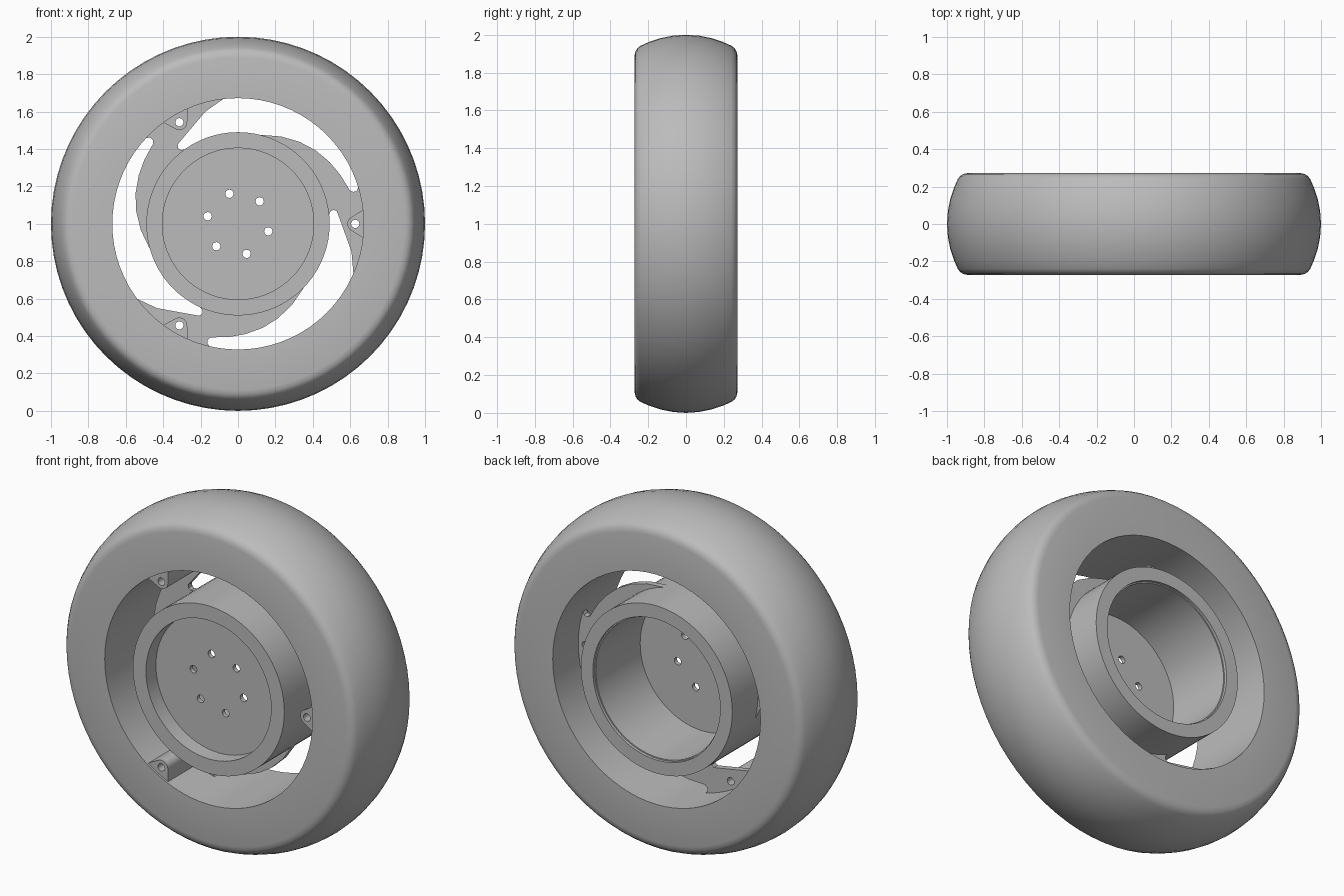
import bpy, bmesh
from math import sin, cos, pi, radians

cube = bpy.data.objects.get("Cube")
if cube:
    bpy.data.objects.remove(cube, do_unlink=True)

HALF = 0.272      # half width of the wheel
BORE = 0.672      # inner radius of the tyre
HUB = 0.49        # outer radius of the hub
HOLE = 0.022      # bolt hole radius

grey = bpy.data.materials.new("plain_grey")
grey.diffuse_color = (0.5, 0.5, 0.5, 1)
grey.use_nodes = True
grey.node_tree.nodes["Principled BSDF"].inputs["Base Color"].default_value = (0.5, 0.5, 0.5, 1)


def finish(name, mesh):
    """Place a mesh at the wheel centre with shading and colour."""
    ob = bpy.data.objects.new(name, mesh)
    bpy.context.collection.objects.link(ob)
    mesh.materials.clear()
    mesh.materials.append(grey)
    ob.location.z = 1
    bpy.ops.object.select_all(action="DESELECT")
    ob.select_set(True)
    bpy.context.view_layer.objects.active = ob
    bpy.ops.object.shade_smooth_by_angle(angle=radians(30))
    return ob


def lathe(name, profile, steps=72):
    """Turn a closed (radius, y) profile around the axle."""
    bm = bmesh.new()
    rings = []
    for i in range(steps):
        a = 2 * pi * i / steps
        rings.append([bm.verts.new((r * cos(a), y, r * sin(a))) for r, y in profile])
    n = len(profile)
    for i in range(steps):
        p, q = rings[i], rings[(i + 1) % steps]
        for j in range(n):
            k = (j + 1) % n
            bm.faces.new((p[j], p[k], q[k], q[j]))
    bmesh.ops.recalc_face_normals(bm, faces=bm.faces)
    mesh = bpy.data.meshes.new(name)
    bm.to_mesh(mesh)
    bm.free()
    return finish(name, mesh)


def circle(cx, cz, r, n=20):
    return [(cx + r * cos(2 * pi * i / n), cz + r * sin(2 * pi * i / n)) for i in range(n)]


def plate(name, loops, front, back, turn=0):
    """Extrude a flat outline with holes between two depths."""
    curve = bpy.data.curves.new(name, "CURVE")
    curve.dimensions = "2D"
    curve.fill_mode = "BOTH"
    curve.extrude = (back - front) / 2
    for loop in loops:
        s = curve.splines.new("POLY")
        s.points.add(len(loop) - 1)
        for pt, (x, z) in zip(s.points, loop):
            pt.co = (x, z, 0, 1)
        s.use_cyclic_u = True
    tmp = bpy.data.objects.new(name + "_outline", curve)
    bpy.context.collection.objects.link(tmp)
    deps = bpy.context.evaluated_depsgraph_get()
    mesh = bpy.data.meshes.new_from_object(tmp.evaluated_get(deps))
    bpy.data.objects.remove(tmp, do_unlink=True)
    bm = bmesh.new()
    bm.from_mesh(mesh)
    bmesh.ops.remove_doubles(bm, verts=bm.verts, dist=0.0001)
    bmesh.ops.recalc_face_normals(bm, faces=bm.faces)
    # stand upright, then turn around the axle
    for v in bm.verts:
        x, z, d = v.co
        v.co = (x * cos(turn) - z * sin(turn), (front + back) / 2 - d,
                x * sin(turn) + z * cos(turn))
    bm.to_mesh(mesh)
    bm.free()
    return finish(name, mesh)


# Tyre: crowned tread, rounded shoulders, flat sides
half = [(1, 0), (0.995, 0.07), (0.982, 0.135), (0.962, 0.195), (0.942, 0.24),
        (0.93, 0.256), (0.913, 0.267), (0.89, HALF), (BORE, HALF)]
lathe("tyre", [(r, -y) for r, y in reversed(half[1:])] + half)

# Hub drum, open at the back with a small step in its rim
lathe("hub_drum", [(HUB, -HALF), (HUB, HALF), (0.412, HALF), (0.412, 0.255),
                   (0.405, 0.255), (0.405, -HALF)])

# Recessed hub disc with six bolt holes
bolts = [circle(0.167 * cos(radians(46 + 60 * i)), 0.167 * sin(radians(46 + 60 * i)), HOLE)
         for i in range(6)]
plate("hub_disc", [circle(0, 0, 0.408, 72)] + bolts, -0.18, -0.155)

# Swept spoke outline: leading edge, slot end, rim joint, trailing edge, hub joint
spoke = [(0, 0.45), (0.127, 0.475), (0.23, 0.467), (0.33, 0.438), (0.415, 0.393),
         (0.49, 0.33), (0.545, 0.265), (0.585, 0.2), (0.598, 0.178), (0.617, 0.17),
         (0.635, 0.177), (0.645, 0.2), (0.68, 0.2), (0.7, 0), (0.66, -0.28),
         (0.617, -0.265), (0.607, -0.15), (0.575, -0.06), (0.537, 0.045),
         (0.528, 0.068), (0.51, 0.075), (0.495, 0.068), (0.488, 0.05),
         (0.44, 0), (0.385, 0.22), (0.22, 0.385)]

# Lug: a wedge on the tyre bore with a rounded tip around its hole
tip = [(0.627 + 0.042 * cos(a), 0.042 * sin(a))
       for a in (radians(120 + 15 * i) for i in range(9))]
lug = [(0.69, 0.085), (0.66, 0.07)] + tip + [(0.66, -0.07), (0.69, -0.085)]

for i in range(3):
    turn = 2 * pi * i / 3
    hole = circle(0.627, 0, HOLE)
    plate(f"spoke_{i + 1}", [spoke, hole], 0.0, 0.035, turn)
    plate(f"lug_{i + 1}", [lug, hole], -0.26, 0.0, turn)
